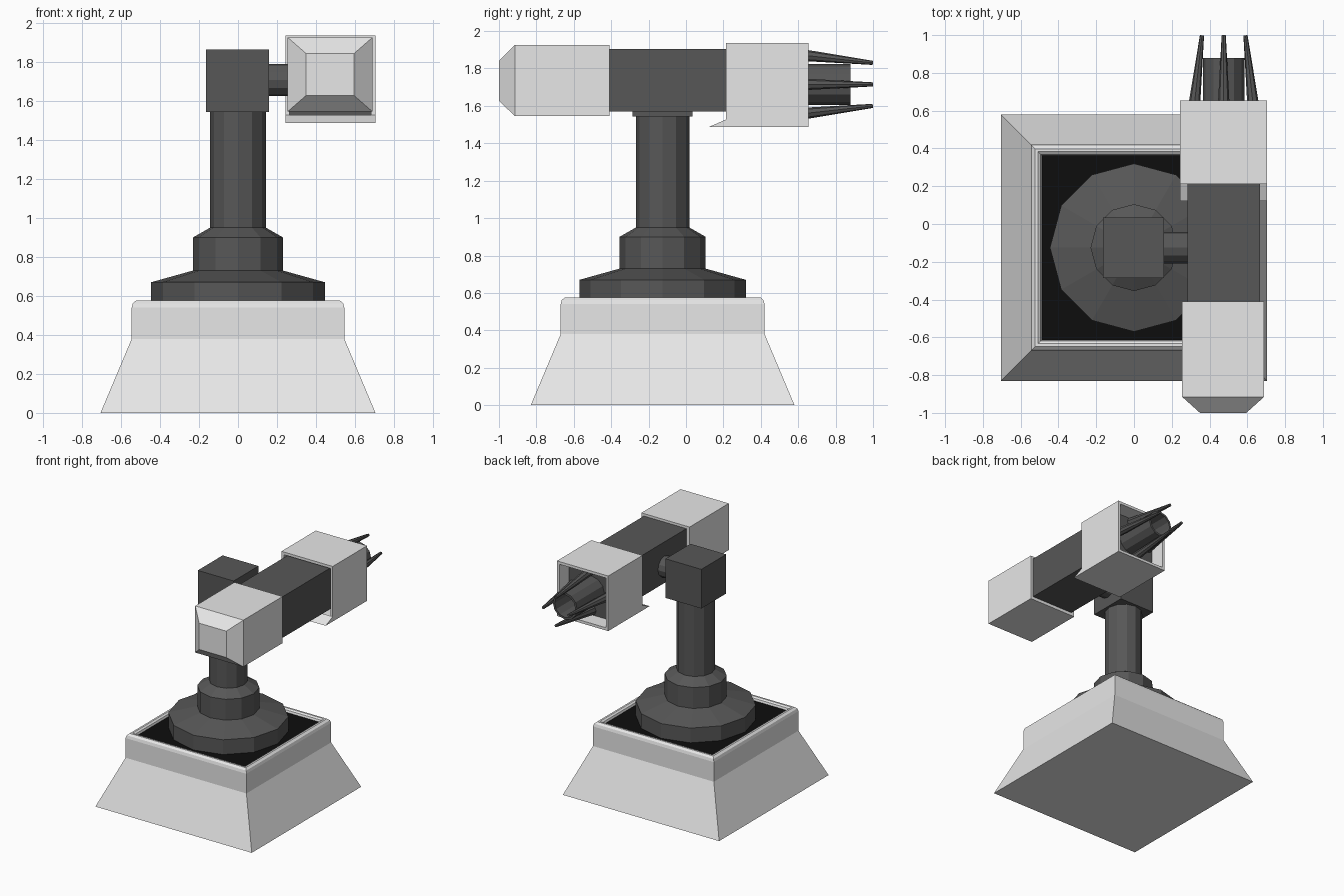
import bpy, bmesh, math
from mathutils import Matrix, Vector

cube = bpy.data.objects.get("Cube")
if cube:
    bpy.data.objects.remove(cube, do_unlink=True)


def material(name, v):
    m = bpy.data.materials.new(name)
    m.use_nodes = True
    m.diffuse_color = (v, v, v, 1)
    bsdf = next(n for n in m.node_tree.nodes if n.type == 'BSDF_PRINCIPLED')
    bsdf.inputs["Base Color"].default_value = (v, v, v, 1)
    return m


LIGHT = material("light_grey", 0.8)
DARK = material("dark_grey", 0.095)
BLACK = material("black", 0.004)
CY = -0.125                       # y of the base and column axis
AX, AZ = 0.475, 1.715             # arm axis
TO_X = Matrix.Rotation(math.pi / 2, 4, 'Y')
TO_Y = Matrix.Rotation(-math.pi / 2, 4, 'X')
TO_FRONT = Matrix.Rotation(math.pi / 2, 4, 'X')


def finish(name, bm, mat):
    bmesh.ops.recalc_face_normals(bm, faces=bm.faces)
    me = bpy.data.meshes.new(name)
    bm.to_mesh(me)
    bm.free()
    me.materials.append(mat)
    ob = bpy.data.objects.new(name, me)
    bpy.context.collection.objects.link(ob)
    return ob


def lathe(name, profile, sides, mat, matrix=Matrix()):
    """Spin (radius, height) points into capped rings; 4 sides take half-widths."""
    bm = bmesh.new()
    k, off = (math.sqrt(2), math.pi / 4) if sides == 4 else (1, 0)
    rings = []
    for r, h in profile:
        angles = [off + 2 * math.pi * i / sides for i in range(sides)]
        rings.append([bm.verts.new(matrix @ Vector((r * k * math.cos(a), r * k * math.sin(a), h)))
                      for a in angles])
    for lo, hi in zip(rings, rings[1:]):
        for i in range(sides):
            j = (i + 1) % sides
            bm.faces.new((lo[i], lo[j], hi[j], hi[i]))
    bm.faces.new(rings[0])
    bm.faces.new(rings[-1])
    return finish(name, bm, mat)


def box(name, lo, hi, mat):
    bm = bmesh.new()
    bmesh.ops.create_cube(bm, size=1)
    for v in bm.verts:
        v.co = [(a + b) / 2 + c * (b - a) for a, b, c in zip(lo, hi, v.co)]
    return finish(name, bm, mat)


axis = Matrix.Translation((0, CY, 0))

# Square pedestal with rounded rim and a black inset top
lathe("pedestal", [(0.705, 0), (0.545, 0.38), (0.545, 0.54), (0.539, 0.562), (0.523, 0.576),
                   (0.508, 0.576), (0.494, 0.566), (0.488, 0.547)], 4, LIGHT, axis)
lathe("pedestal_top", [(0.488, 0.547), (0.488, 0.55)], 4, BLACK, axis)

# Turntable, collar and column
lathe("column", [(0.445, 0.55), (0.445, 0.67), (0.23, 0.73), (0.23, 0.9), (0.143, 0.95),
                 (0.143, 1.56)], 12, DARK, axis)

# Shoulder block and pivot
box("shoulder_block", (-0.163, CY - 0.16, 1.543), (0.16, CY + 0.16, 1.862), DARK)
lathe("shoulder_pivot", [(0.083, 0.15), (0.083, 0.3)], 12, DARK,
      Matrix.Translation((0, CY, 1.707)) @ TO_X)

# Arm core and tapered front cap
box("arm_core", (0.283, -0.45, 1.57), (0.667, 0.5, 1.905), DARK)
lathe("front_cap", [(1, 0.41), (1, 0.915), (0.565, 1.0)], 4, LIGHT,
      Matrix.Translation((0.472, 0, 1.735)) @ Matrix.Diagonal((0.217, 1, 0.19, 1)) @ TO_FRONT)

# Open rear sleeve: a square tube with a wedge lip underneath
X0, X1, Z0, Z1, WALL = 0.243, 0.705, 1.487, 1.936, 0.022
Y0, Y1 = 0.213, 0.655
box("sleeve_top", (X0, Y0, Z1 - WALL), (X1, Y1, Z1), LIGHT)
box("sleeve_bottom", (X0, Y0, Z0), (X1, Y1, Z0 + WALL), LIGHT)
box("sleeve_right", (X0, Y0, Z0 + WALL), (X0 + WALL, Y1, Z1 - WALL), LIGHT)
box("sleeve_left", (X1 - WALL, Y0, Z0 + WALL), (X1, Y1, Z1 - WALL), LIGHT)
box("sleeve_back_plate", (X0 + WALL, 0.49, Z0 + WALL), (X1 - WALL, 0.53, Z1 - WALL), DARK)

bm = bmesh.new()
tri = [(0.122, Z0), (Y0, Z0), (Y0, 1.527)]
sides = [[bm.verts.new((x, y, z)) for y, z in tri] for x in (X0, X1)]
for s in sides:
    bm.faces.new(s)
for i in range(3):
    j = (i + 1) % 3
    bm.faces.new((sides[0][i], sides[0][j], sides[1][j], sides[1][i]))
finish("sleeve_lip", bm, LIGHT)

# Hollow barrel and four tapered prongs converging around it
arm = Matrix.Translation((AX, 0, AZ))
lathe("barrel", [(0.11, 0.52), (0.11, 0.88), (0.093, 0.88), (0.093, 0.58)], 12, DARK, arm @ TO_Y)
for i, name in enumerate(("left", "top", "right", "bottom")):
    a = i * math.pi / 2
    out = Vector((math.cos(a), 0, math.sin(a)))
    start = Vector((AX, 0.52, AZ)) + out * 0.168
    end = Vector((AX, 0.999, AZ)) + out * 0.115
    d = end - start
    lathe("prong_" + name, [(0.037, 0), (0.011, d.length)], 8, DARK,
          Matrix.Translation(start) @ d.to_track_quat('Z', 'Y').to_matrix().to_4x4())
